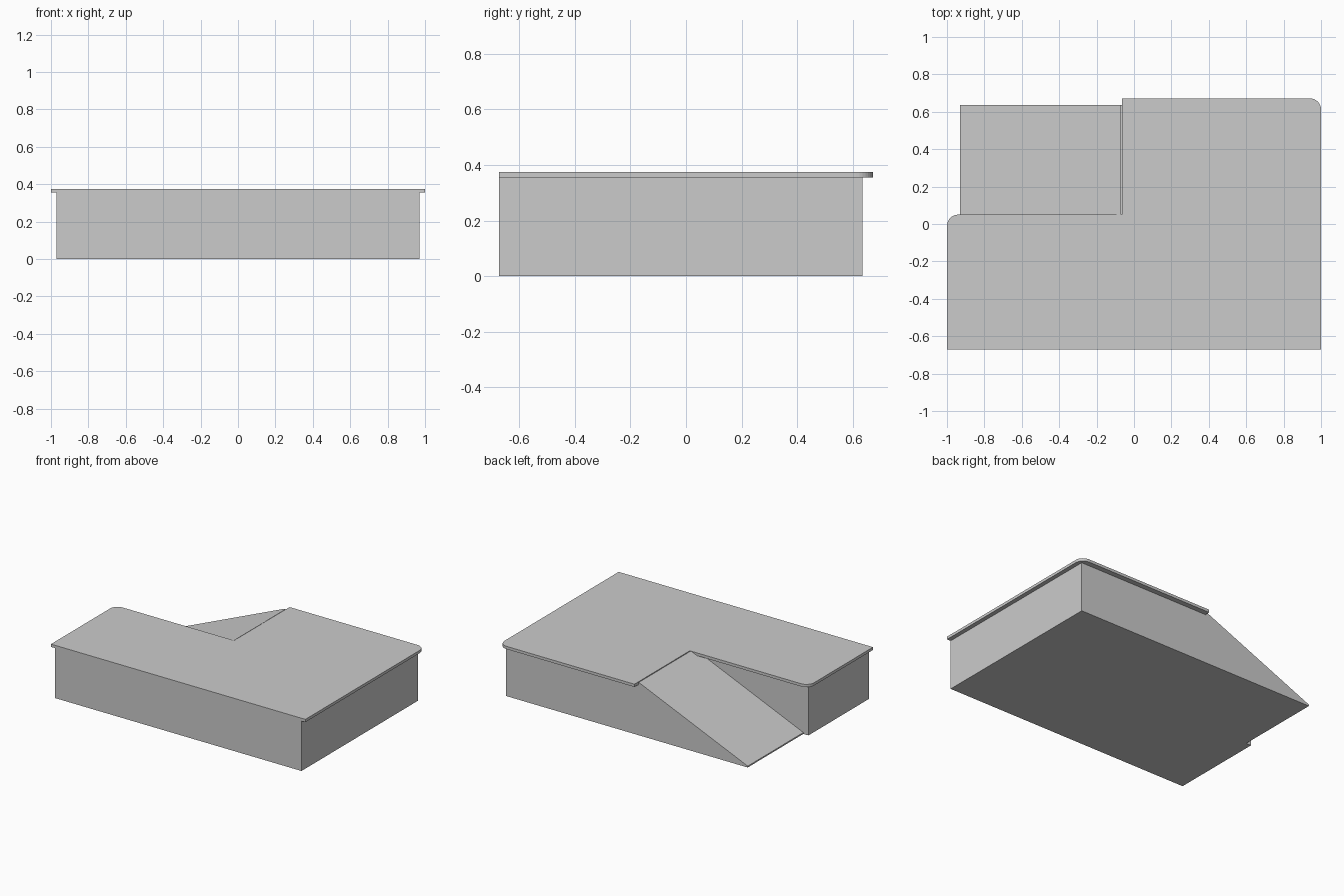
import bpy, bmesh
from math import sin, cos, pi
from mathutils import Vector

if "Cube" in bpy.data.objects:
    bpy.data.objects.remove(bpy.data.objects["Cube"])


def prism(name, points, offset):
    """Closed solid from a planar outline pushed along an offset."""
    bm = bmesh.new()
    face = bm.faces.new([bm.verts.new(p) for p in points])
    grown = bmesh.ops.extrude_face_region(bm, geom=[face])
    top = [v for v in grown["geom"] if isinstance(v, bmesh.types.BMVert)]
    bmesh.ops.translate(bm, verts=top, vec=Vector(offset))
    bmesh.ops.recalc_face_normals(bm, faces=bm.faces)
    mesh = bpy.data.meshes.new(name)
    bm.to_mesh(mesh)
    bm.free()
    obj = bpy.data.objects.new(name, mesh)
    bpy.context.collection.objects.link(obj)
    return obj


def arc(cx, cy, r, start, end, steps=8):
    angles = [start + (end - start) * i / steps for i in range(steps + 1)]
    return [(cx + r * cos(a), cy + r * sin(a)) for a in angles]


FRONT, BACK = -0.672, 0.635
SLAB_Z, TOP_Z = 0.355, 0.375
R = 0.06

# L-shaped platform base
base = [(-0.97, FRONT), (0.97, FRONT), (0.97, BACK), (-0.07, BACK),
        (-0.07, 0.01), (-0.97, 0.01)]
prism("platform_base", [(x, y, 0) for x, y in base], (0, 0, SLAB_Z))

# Overhanging deck slab with two rounded outer corners
deck = [(-1, FRONT), (1, FRONT)]
deck += arc(1 - R, 0.672 - R, R, 0, pi / 2)
deck += [(-0.065, 0.672), (-0.065, 0.05)]
deck += arc(-1 + R, 0.05 - R, R, pi / 2, pi)
prism("deck_slab", [(x, y, SLAB_Z) for x, y in deck], (0, 0, TOP_Z - SLAB_Z))

# Ramp wedge in the corner, with a thin lip at its foot
ramp = [(-0.93, 0), (-0.07, 0), (-0.07, TOP_Z - 0.002),
        (-0.08, TOP_Z - 0.002), (-0.93, 0.01)]
prism("ramp", [(x, 0.01, z) for x, z in ramp], (0, BACK - 0.01, 0))
